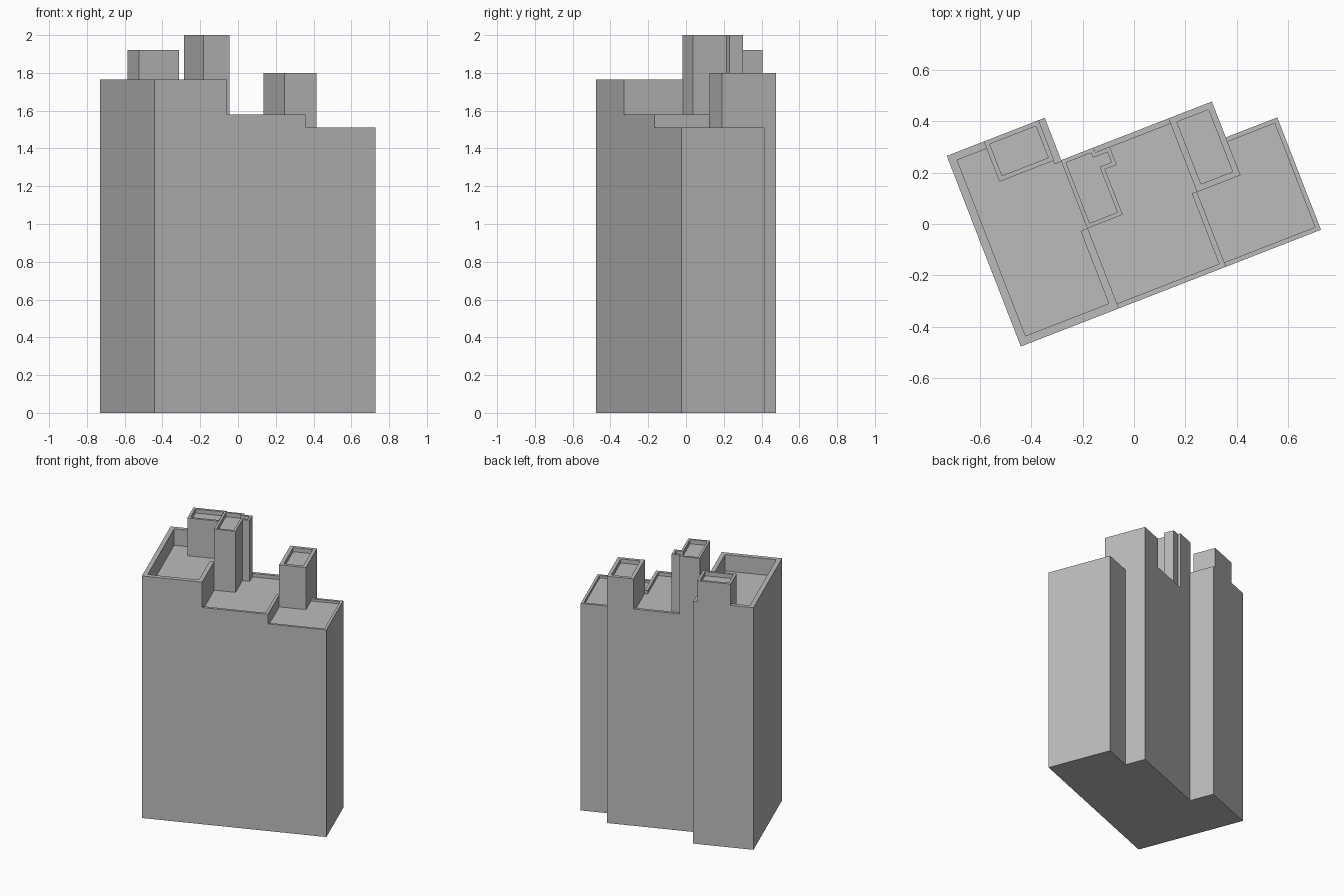
import bpy
import bmesh
from math import radians
from mathutils import Matrix

cube = bpy.data.objects.get("Cube")
if cube:
    bpy.data.objects.remove(cube, do_unlink=True)

# One grey for the whole building
grey = bpy.data.materials.new("concrete_grey")
grey.use_nodes = True
grey.diffuse_color = (0.5, 0.5, 0.5, 1)
grey.node_tree.nodes["Principled BSDF"].inputs["Base Color"].default_value = (0.5, 0.5, 0.5, 1)

# The plan is drawn from the front right corner, then turned on its site
SITE = Matrix.Translation((-0.441, -0.4775, 0)) @ Matrix.Rotation(radians(21.25), 4, "Z")


def rect(u0, v0, u1, v1):
    return [(u0, v0), (u1, v0), (u1, v1), (u0, v1)]


def prism(name, outline, z0, z1):
    """Extrude a plan outline between two heights."""
    bm = bmesh.new()
    base = bm.faces.new([bm.verts.new((u, v, z0)) for u, v in outline])
    top = bmesh.ops.extrude_face_region(bm, geom=[base])["geom"]
    bmesh.ops.translate(bm, vec=(0, 0, z1 - z0),
                        verts=[g for g in top if isinstance(g, bmesh.types.BMVert)])
    bmesh.ops.recalc_face_normals(bm, faces=bm.faces)
    bm.transform(SITE)
    mesh = bpy.data.meshes.new(name)
    bm.to_mesh(mesh)
    bm.free()
    mesh.materials.append(grey)
    obj = bpy.data.objects.new(name, mesh)
    bpy.context.collection.objects.link(obj)
    return obj


def block(name, outline, z0, z1, pocket, floor):
    """A block whose roof is sunk behind its parapet."""
    obj = prism(name, outline, z0, z1)
    cutter = prism(name + "_cutter", pocket, floor, z1 + 0.1)
    cutter.hide_render = True
    mod = obj.modifiers.new("roof_recess", "BOOLEAN")
    mod.operation = "DIFFERENCE"
    mod.solver = "EXACT"
    mod.object = cutter
    bpy.context.view_layer.objects.active = obj
    bpy.ops.object.modifier_apply(modifier=mod.name)
    bpy.data.objects.remove(cutter, do_unlink=True)
    return obj


# Main blocks; roofs run open to the taller towers beside them
block("tall_block", rect(0, 0, 0.41, 0.797), 0, 1.765,
      [(0.032, 0.032), (0.38, 0.032), (0.38, 0.335), (0.45, 0.335),
       (0.45, 0.615), (0.38, 0.615), (0.38, 0.767), (0.032, 0.767)], 1.645)
block("middle_block", rect(0.41, 0, 0.858, 0.62), 0, 1.58,
      [(0.35, 0.02), (0.837, 0.02), (0.837, 0.315), (0.9, 0.315),
       (0.9, 0.598), (0.35, 0.598)], 1.555)
block("low_block", rect(0.858, 0, 1.255, 0.47), 0, 1.51,
      rect(0.8, 0.018, 1.237, 0.452), 1.493)

# Towers rising above the roofs
block("back_roof_house", rect(0.155, 0.629, 0.384, 0.797), 1.645, 1.92,
      rect(0.173, 0.647, 0.366, 0.779), 1.89)
block("stepped_tower",
      [(0.408, 0.335), (0.556, 0.335), (0.556, 0.525), (0.605, 0.525),
       (0.605, 0.6), (0.545, 0.6), (0.545, 0.62), (0.408, 0.62)], 1.555, 2.0,
      [(0.424, 0.351), (0.54, 0.351), (0.54, 0.541), (0.589, 0.541),
       (0.589, 0.584), (0.529, 0.584), (0.529, 0.604), (0.424, 0.604)], 1.97)
block("back_tower", rect(0.858, 0.312, 1.04, 0.62), 0, 1.80,
      rect(0.884, 0.336, 1.016, 0.595), 1.77)
